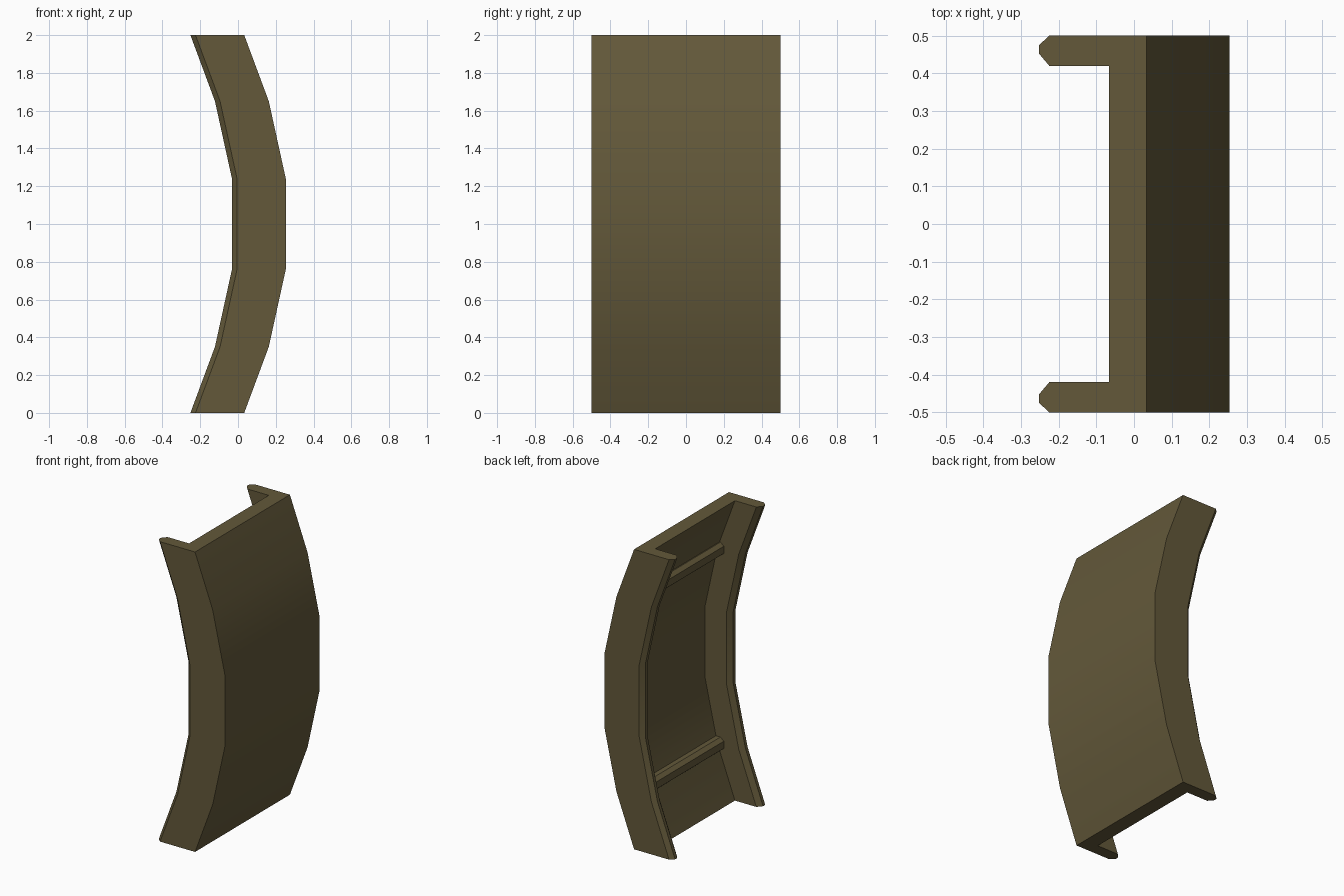
import bpy, bmesh

if "Cube" in bpy.data.objects:
    bpy.data.objects.remove(bpy.data.objects["Cube"])

olive = bpy.data.materials.new("olive drab")
olive.diffuse_color = (0.125, 0.099, 0.042, 1)
olive.use_nodes = True
olive.node_tree.nodes["Principled BSDF"].inputs["Base Color"].default_value = olive.diffuse_color


def sweep(name, rings):
    """Join equal-length rings of points into a closed solid."""
    bm = bmesh.new()
    loops = [[bm.verts.new(p) for p in ring] for ring in rings]
    n = len(loops[0])
    for a, b in zip(loops, loops[1:]):
        for i in range(n):
            j = (i + 1) % n
            bm.faces.new((a[i], a[j], b[j], b[i]))
    bm.faces.new(loops[0][::-1])
    bm.faces.new(loops[-1])
    bmesh.ops.recalc_face_normals(bm, faces=bm.faces)
    mesh = bpy.data.meshes.new(name)
    bm.to_mesh(mesh)
    bm.free()
    mesh.materials.append(olive)
    obj = bpy.data.objects.new(name, mesh)
    bpy.context.collection.objects.link(obj)
    bpy.ops.object.select_all(action='DESELECT')
    obj.select_set(True)
    bpy.context.view_layer.objects.active = obj
    bpy.ops.object.shade_smooth_by_angle(angle=0.52)
    return obj


# curved channel: C section (offset from outer face, y) swept up the bowed path
half = [(0, 0.5), (-0.258, 0.5), (-0.285, 0.475), (-0.285, 0.452),
        (-0.258, 0.42), (-0.1, 0.42)]
section = half + [(x, -y) for x, y in reversed(half)]
path = [(0.033, 0), (0.163, 0.35), (0.253, 0.76),
        (0.253, 1.24), (0.163, 1.65), (0.033, 2)]
sweep("curved_channel", [[(px + x, y, z) for x, y in section] for px, z in path])

# chamfered cross bars on the inside at the lower and upper bends
bar = [(0.085, -0.045), (0.04, -0.045), (0.015, -0.024),
       (0.015, 0.024), (0.04, 0.045), (0.085, 0.045)]
for label, zc in (("lower", 0.35), ("upper", 1.65)):
    sweep(label + "_cross_bar",
          [[(x, y, zc + z) for x, z in bar] for y in (-0.425, 0.425)])
